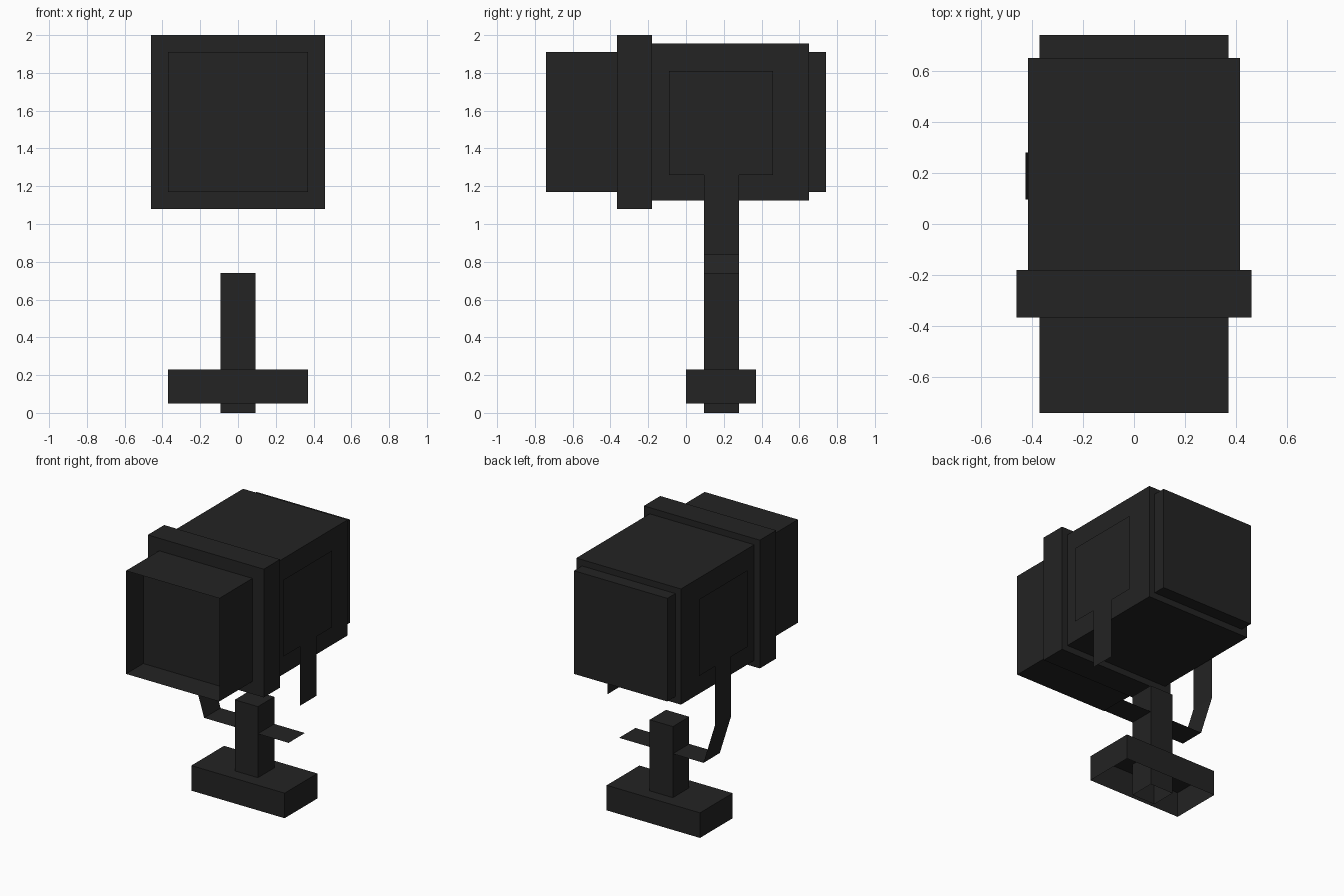
import bpy
import bmesh
from mathutils import Vector

cube = bpy.data.objects.get("Cube")
if cube:
    bpy.data.objects.remove(cube, do_unlink=True)

# One dark paint for everything
paint = bpy.data.materials.new("matte_black")
paint.use_nodes = True
colour = (0.017, 0.017, 0.017, 1)
paint.diffuse_color = colour
bsdf = paint.node_tree.nodes["Principled BSDF"]
bsdf.inputs["Base Color"].default_value = colour
bsdf.inputs["Roughness"].default_value = 0.9


def finish(name, bm):
    mesh = bpy.data.meshes.new(name)
    bm.to_mesh(mesh)
    bm.free()
    mesh.materials.append(paint)
    obj = bpy.data.objects.new(name, mesh)
    bpy.context.collection.objects.link(obj)
    return obj


def box(name, x, y, z, open_side=None):
    """Box centred on x = 0; open_side removes the wall facing that way."""
    bm = bmesh.new()
    bmesh.ops.create_cube(bm, size=1)
    bmesh.ops.scale(bm, vec=(2 * x, y[1] - y[0], z[1] - z[0]), verts=bm.verts)
    bmesh.ops.translate(bm, vec=(0, sum(y) / 2, sum(z) / 2), verts=bm.verts)
    if open_side:
        bm.normal_update()
        gone = [f for f in bm.faces if f.normal.dot(Vector(open_side)) > 0.9]
        bmesh.ops.delete(bm, geom=gone, context='FACES_ONLY')
    return finish(name, bm)


def strip(name, path, y):
    """Thin sheet that follows an (x, z) path across a range of y."""
    bm = bmesh.new()
    rows = [[bm.verts.new((x, d, z)) for d in y] for x, z in path]
    for a, b in zip(rows, rows[1:]):
        bm.faces.new((a[0], a[1], b[1], b[0]))
    return finish(name, bm)


# Lamp head: open hood, wide collar, main housing and rear cap
DOWN, FRONT = (0, 0, -1), (0, -1, 0)
box("hood", 0.37, (-0.74, -0.365), (1.17, 1.91), FRONT)
box("collar", 0.46, (-0.365, -0.18), (1.08, 2.0))
box("housing", 0.415, (-0.18, 0.65), (1.125, 1.955))
box("rear_cap", 0.37, (0.65, 0.74), (1.17, 1.91))

# Lens recessed inside the hood
bm = bmesh.new()
corners = [(-0.37, 1.17), (0.37, 1.17), (0.37, 1.91), (-0.37, 1.91)]
bm.faces.new([bm.verts.new((x, -0.545, z)) for x, z in corners])
finish("lens", bm)

# Sheet bracket: square side plates, hanging arms, one bent foot, crossbar
ARM_X, ARM_Y = 0.425, (0.095, 0.28)
for side, label in ((1, "left"), (-1, "right")):
    x = side * ARM_X
    depth = ARM_Y[::side]
    strip(label + "_side_plate", [(x, 1.81), (x, 1.26)], (-0.09, 0.46)[::side])
    strip(label + "_arm", [(x, 1.26), (x, 0.835)], depth)
strip("bracket_bend", [(-ARM_X, 0.835), (-0.335, 0.545)], ARM_Y[::-1])
strip("bracket_crossbar", [(-0.335, 0.545), (0.335, 0.545)], ARM_Y[::-1])

# Stand: hollow base with a hollow post through it
box("base", 0.37, (0.0, 0.37), (0.05, 0.23), DOWN)
box("post", 0.092, ARM_Y, (0.0, 0.74), DOWN)
